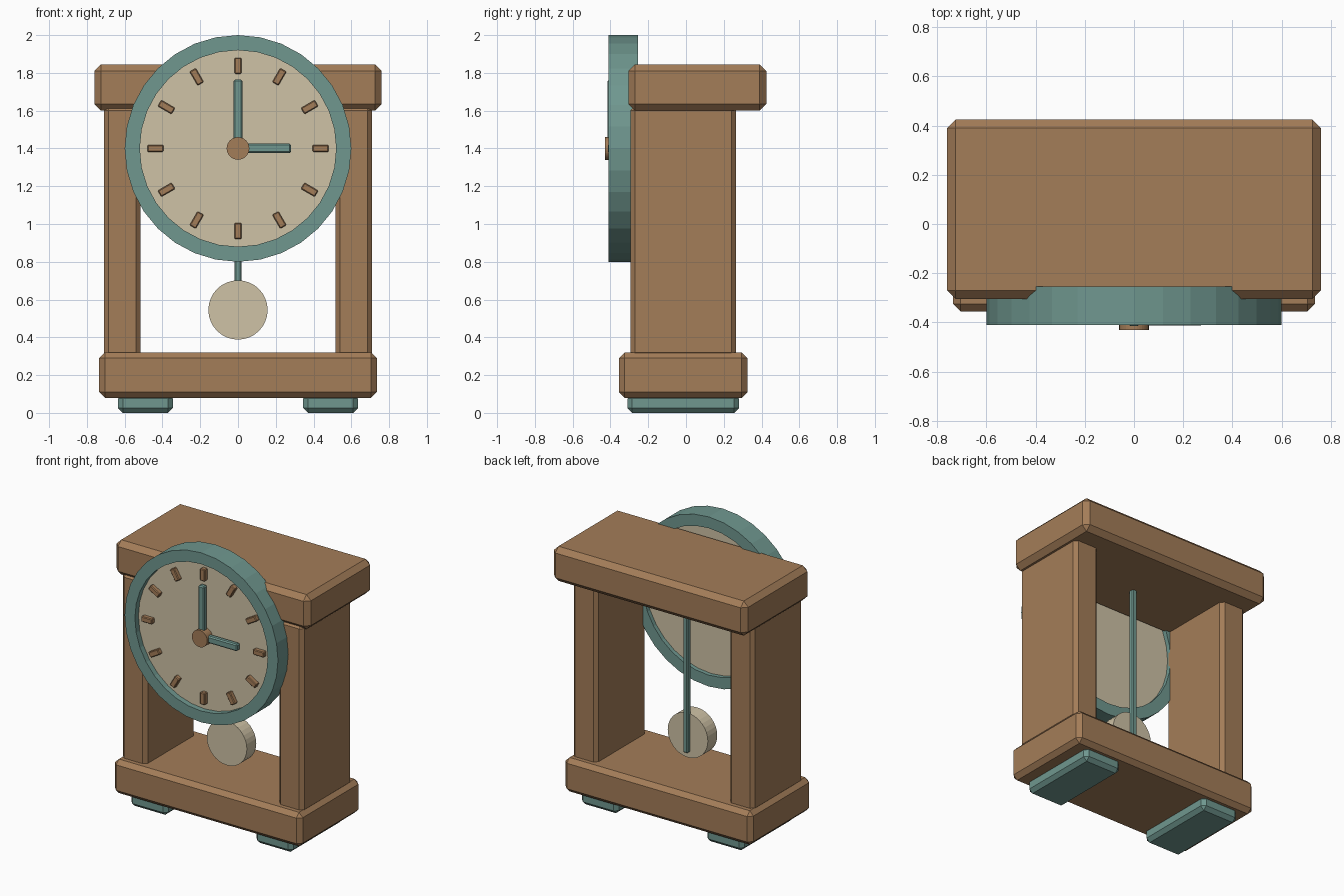
import bpy, bmesh, math
from mathutils import Matrix

if "Cube" in bpy.data.objects:
    bpy.data.objects.remove(bpy.data.objects["Cube"])


def material(name, rgb):
    m = bpy.data.materials.new(name)
    m.diffuse_color = (*rgb, 1)
    m.use_nodes = True
    m.node_tree.nodes["Principled BSDF"].inputs["Base Color"].default_value = m.diffuse_color
    return m


WOOD = material("wood", (0.37, 0.205, 0.098))
TEAL = material("teal", (0.16, 0.31, 0.275))
CREAM = material("cream", (0.62, 0.54, 0.38))


def finish(name, bm, mat):
    bmesh.ops.recalc_face_normals(bm, faces=bm.faces)
    me = bpy.data.meshes.new(name)
    bm.to_mesh(me)
    bm.free()
    me.materials.append(mat)
    ob = bpy.data.objects.new(name, me)
    bpy.context.collection.objects.link(ob)
    return ob


def box(name, x, y, z, bevel, mat, turn=None):
    """Chamfered box from (min, max) ranges, optionally transformed."""
    bm = bmesh.new()
    size = [b - a for a, b in (x, y, z)]
    mid = [(a + b) / 2 for a, b in (x, y, z)]
    bmesh.ops.create_cube(bm, size=1, matrix=Matrix.Translation(mid) @ Matrix.Diagonal((*size, 1)))
    bmesh.ops.bevel(bm, geom=bm.edges[:], offset=bevel, segments=1, affect='EDGES')
    if turn:
        bm.transform(turn)
    return finish(name, bm, mat)


def disc(name, r, y, z, mat, sides=32):
    """Cylinder lying along y."""
    bm = bmesh.new()
    place = Matrix.Translation((0, (y[0] + y[1]) / 2, z)) @ Matrix.Rotation(math.pi / 2, 4, 'X')
    bmesh.ops.create_cone(bm, cap_ends=True, segments=sides, radius1=r, radius2=r,
                          depth=y[1] - y[0], matrix=place)
    return finish(name, bm, mat)


def ring(name, outer, inner, y, z, mat, sides=32):
    """Rectangular section swept round the y axis."""
    bm = bmesh.new()
    section = [(outer, y[0]), (outer, y[1]), (inner, y[1]), (inner, y[0])]
    loops = []
    for i in range(sides):
        a = 2 * math.pi * i / sides
        loops.append([bm.verts.new((r * math.sin(a), d, z + r * math.cos(a))) for r, d in section])
    for i in range(sides):
        p, q = loops[i], loops[(i + 1) % sides]
        for k in range(4):
            n = (k + 1) % 4
            bm.faces.new((p[k], p[n], q[n], q[k]))
    return finish(name, bm, mat)


# Case: base, top and mirrored columns and feet
box("base", (-0.735, 0.735), (-0.355, 0.325), (0.08, 0.32), 0.03, WOOD)
box("top_cap", (-0.76, 0.76), (-0.305, 0.425), (1.60, 1.845), 0.035, WOOD)
for side, s in (("left", -1), ("right", 1)):
    box(side + "_column", sorted((s * 0.515, s * 0.71)), (-0.295, 0.265), (0.295, 1.625), 0.025, WOOD)
    box(side + "_foot", sorted((s * 0.345, s * 0.635)), (-0.31, 0.28), (0, 0.10), 0.025, TEAL)

# Dial with rim
CZ = 1.4
ring("dial_rim", 0.6, 0.52, (-0.41, -0.255), CZ, TEAL)
disc("dial", 0.522, (-0.37, -0.285), CZ, CREAM)

# Hour marks
for i in range(12):
    turn = Matrix.Translation((0, 0, CZ)) @ Matrix.Rotation(math.radians(30 * i), 4, 'Y')
    box(f"hour_mark_{i + 1}", (-0.019, 0.019), (-0.40, -0.36), (0.395, 0.48), 0.005, WOOD, turn)

# Hands and hub
box("minute_hand", (-0.023, 0.023), (-0.415, -0.375), (CZ - 0.02, 1.765), 0.008, TEAL)
box("hour_hand", (-0.02, 0.28), (-0.413, -0.375), (CZ - 0.025, CZ + 0.025), 0.008, TEAL)
disc("hand_hub", 0.06, (-0.43, -0.365), CZ, WOOD)

# Pendulum
box("pendulum_rod", (-0.018, 0.018), (-0.03, 0.01), (0.43, 1.61), 0.007, TEAL)
disc("pendulum_bob", 0.157, (-0.125, -0.02), 0.545, CREAM)
